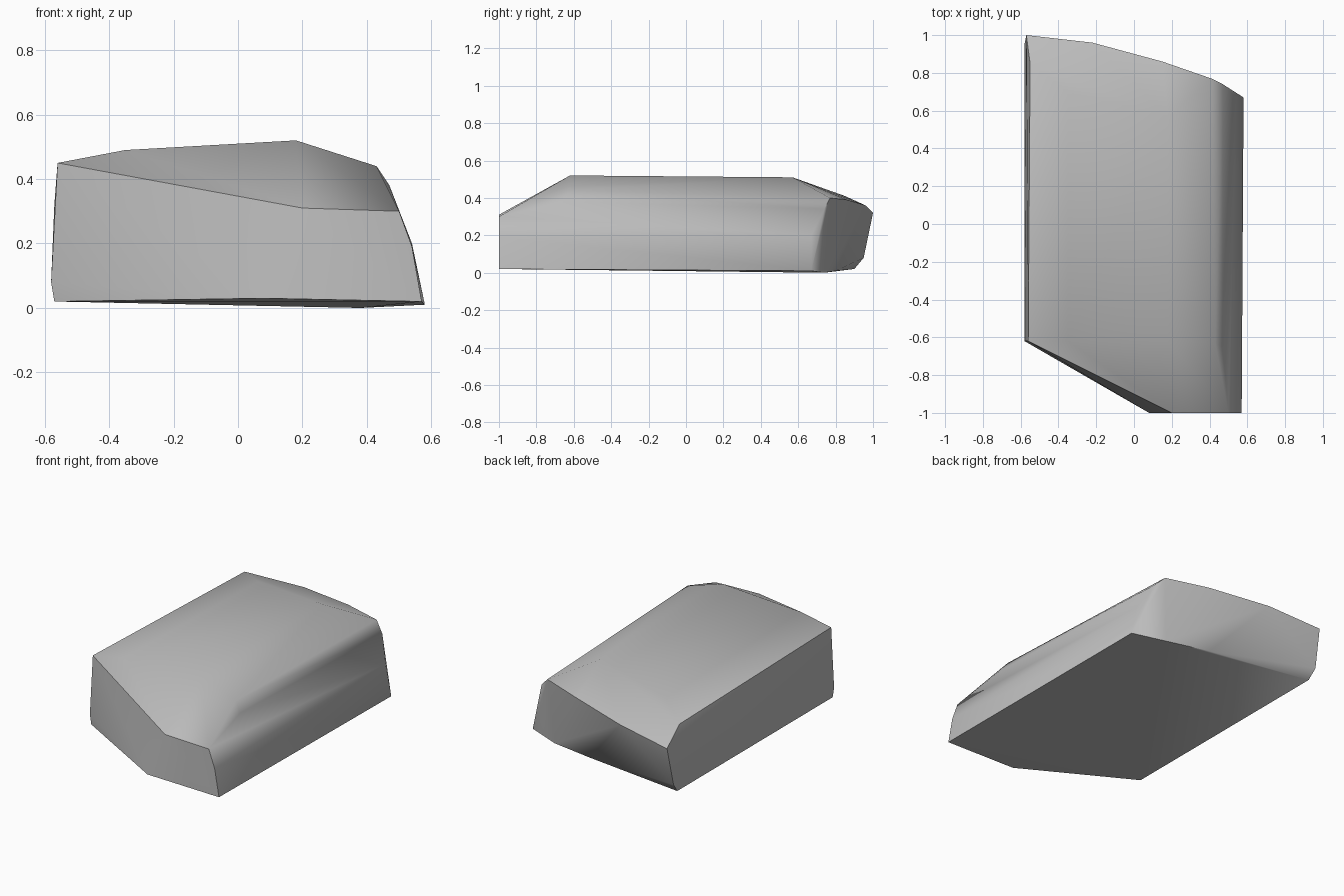
import bpy
import bmesh
import math

default_cube = bpy.data.objects.get("Cube")
if default_cube:
    bpy.data.objects.remove(default_cube, do_unlink=True)


def make_material(name, colour):
    material = bpy.data.materials.new(name)
    material.use_nodes = True
    material.diffuse_color = colour
    shader = material.node_tree.nodes["Principled BSDF"]
    shader.inputs["Base Color"].default_value = colour
    shader.inputs["Roughness"].default_value = 0.9
    return material


def make_hull(name, outlines, material, sharp_angle):
    """Wrap a convex skin around the corner outlines."""
    mesh = bpy.data.meshes.new(name)
    bm = bmesh.new()
    for outline in outlines:
        for corner in outline:
            bm.verts.new(corner)
    result = bmesh.ops.convex_hull(bm, input=bm.verts[:])
    leftovers = set(result["geom_interior"]) | set(result["geom_unused"])
    unused = [item for item in leftovers if isinstance(item, bmesh.types.BMVert)]
    bmesh.ops.delete(bm, geom=unused, context="VERTS")
    bmesh.ops.recalc_face_normals(bm, faces=bm.faces[:])
    bm.to_mesh(mesh)
    bm.free()
    mesh.materials.append(material)
    rock = bpy.data.objects.new(name, mesh)
    bpy.context.collection.objects.link(rock)
    bpy.ops.object.select_all(action="DESELECT")
    rock.select_set(True)
    bpy.context.view_layer.objects.active = rock
    bpy.ops.object.shade_smooth_by_angle(angle=math.radians(sharp_angle))
    return rock


# Underside outline, nearly flat
underside = [
    (-.57, -.62, .02), (.08, -1, .03), (.57, -1, .02), (.58, .67, .01),
    (.38, .74, 0), (.1, .8, .01), (-.57, .9, .02),
]

# Cut front face and the crest behind its sloping top
front_rim = [(.2, -1, .31), (.5, -1, .3), (.54, -1, .19)]
front_crest = [
    (-.56, -.62, .45), (-.35, -.62, .49), (.18, -.62, .52),
    (.43, -.63, .44), (.47, -.65, .38),
]

# Back crest, where the top starts to fall away
back_crest = [(-.55, .85, .41), (-.35, .7, .46), (.18, .57, .51)]

# Curved rim of the back wall, with its lower corners
back_rim = [
    (-.57, 1, .32), (-.22, .96, .36), (.15, .86, .39),
    (.41, .77, .4), (.47, .74, .34), (.54, .67, .2),
]
back_foot = [(-.58, .95, .08), (-.58, -.62, .08)]

stone = make_material("grey stone", (.5, .5, .5, 1))
make_hull(
    "stone_block",
    [underside, front_rim, front_crest, back_crest, back_rim, back_foot],
    stone,
    40,
)
